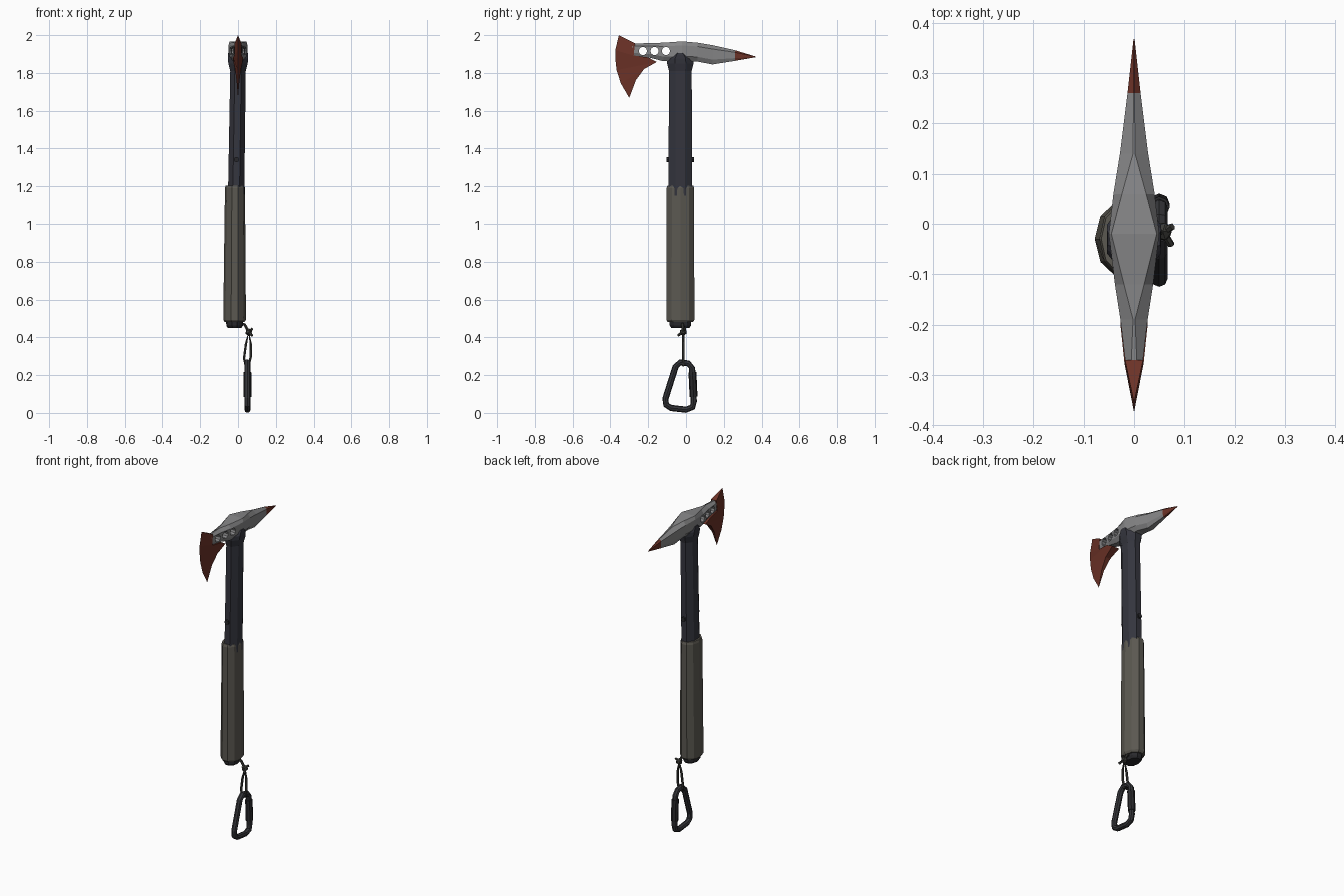
import bpy, bmesh, math
from mathutils import Vector, Matrix

if "Cube" in bpy.data.objects:
    bpy.data.objects.remove(bpy.data.objects["Cube"])


def material(name, rgb):
    m = bpy.data.materials.new(name)
    m.diffuse_color = (*rgb, 1)
    m.use_nodes = True
    m.node_tree.nodes["Principled BSDF"].inputs["Base Color"].default_value = m.diffuse_color
    return m


STEEL = material("steel grey", (0.24, 0.24, 0.245))
RED = material("rust red", (0.15, 0.032, 0.02))
SHAFT = material("dark blue grey", (0.035, 0.036, 0.048))
GRIP = material("warm grey", (0.105, 0.098, 0.082))
BLACK = material("black rubber", (0.022, 0.022, 0.025))
METAL = material("dark metal", (0.034, 0.035, 0.04))
ROPE = material("dark cord", (0.045, 0.045, 0.04))


def finish(bm, name, *mats):
    bmesh.ops.recalc_face_normals(bm, faces=bm.faces)
    me = bpy.data.meshes.new(name)
    bm.to_mesh(me)
    bm.free()
    for m in mats:
        me.materials.append(m)
    ob = bpy.data.objects.new(name, me)
    bpy.context.collection.objects.link(ob)
    return ob


def loft(rings):
    """Skin a list of closed rings and cap both ends."""
    bm = bmesh.new()
    rows = [[bm.verts.new(p) for p in r] for r in rings]
    n = len(rows[0])
    for a, b in zip(rows, rows[1:]):
        for i in range(n):
            j = (i + 1) % n
            bm.faces.new((a[i], a[j], b[j], b[i]))
    bm.faces.new(rows[0])
    bm.faces.new(rows[-1])
    return bm


def column(name, mat, n, phase, sections):
    """Upright prism through sections (z, centre x, centre y, half x, half y)."""
    ang = [2 * math.pi * (i + phase) / n for i in range(n)]
    mx, my = max(map(math.cos, ang)), max(map(math.sin, ang))
    return finish(loft([[(cx + rx * math.cos(a) / mx, cy + ry * math.sin(a) / my, z) for a in ang]
                        for z, cx, cy, rx, ry in sections]), name, mat)


def tube(name, mat, pts, radius, closed=False, n=6):
    """Round-ish tube along a path."""
    pts = [Vector(p) for p in pts]
    rings, count = [], len(pts)
    for i, p in enumerate(pts):
        prev = pts[i - 1] if closed or i else p
        nxt = pts[(i + 1) % count] if closed or i < count - 1 else p
        t = (nxt - prev).normalized()
        ref = Vector((1, 0, 0)) if abs(t.x) < 0.8 else Vector((0, 1, 0))
        u = t.cross(ref).normalized()
        v = t.cross(u)
        rings.append([p + radius * (u * math.cos(a) + v * math.sin(a))
                      for a in (2 * math.pi * k / n for k in range(n))])
    if closed:
        bm = loft(rings + rings[:1])
        bmesh.ops.delete(bm, geom=[f for f in bm.faces if len(f.verts) > 4], context='FACES_ONLY')
        bmesh.ops.remove_doubles(bm, verts=bm.verts, dist=1e-5)
    else:
        bm = loft(rings)
    return finish(bm, name, mat)


# Axe head: lofted body with a diamond-shaped top facet, spike tip in red
stations = [  # y, top z, bottom z, top half width, side half width
    (-0.285, 1.955, 1.89, 0.006, 0.016), (-0.19, 1.958, 1.88, 0.002, 0.027),
    (-0.12, 1.96, 1.862, 0.02, 0.038), (-0.02, 1.967, 1.86, 0.045, 0.05),
    (0.06, 1.96, 1.86, 0.024, 0.041), (0.14, 1.947, 1.845, 0.002, 0.028),
    (0.26, 1.92, 1.864, 0.001, 0.013), (0.368, 1.887, 1.883, 0.0005, 0.001)]
rings = []
for y, zt, zb, wt, w in stations:
    h = zt - zb
    half = [(wt, zt), (w, zt - 0.2 * h), (w, zb + 0.25 * h), (0.6 * w, zb)]
    rings.append([(x, y, z) for x, z in half] + [(-x, y, z) for x, z in reversed(half)])
bm = loft(rings)
for f in bm.faces:
    f.material_index = int(f.calc_center_median().y > 0.25)
head = finish(bm, "axe_head", STEEL, RED)

# Three lightening holes cut through the head
bm = bmesh.new()
for y in (-0.228, -0.166, -0.106):
    bmesh.ops.create_cone(bm, cap_ends=True, segments=10, radius1=0.022, radius2=0.022, depth=0.2,
                          matrix=Matrix.Translation((0, y, 1.916)) @ Matrix.Rotation(math.pi / 2, 4, 'Y'))
cutter = finish(bm, "hole_cutter", STEEL)
cutter.hide_render = True
mod = head.modifiers.new("holes", 'BOOLEAN')
mod.operation, mod.solver, mod.object = 'DIFFERENCE', 'EXACT', cutter
bpy.context.view_layer.update()
cut = bpy.data.meshes.new_from_object(head.evaluated_get(bpy.context.evaluated_depsgraph_get()))
head.modifiers.clear()
head.data = cut
bpy.data.objects.remove(cutter)

# Blade: sharp curved edge joined to a thick root
edge = [(-0.355, 2.0), (-0.374, 1.92), (-0.374, 1.875), (-0.367, 1.815), (-0.345, 1.745), (-0.30, 1.668)]
root = [(-0.27, 1.957, 0.018), (-0.277, 1.892, 0.019), (-0.2, 1.882, 0.027),
        (-0.155, 1.858, 0.024), (-0.222, 1.82, 0.016), (-0.265, 1.762, 0.008)]
finish(loft([[(0, e[0], e[1]), (r[2], r[0], r[1]), (-r[2], r[0], r[1])]
             for e, r in zip(edge, root)]), "axe_blade", RED)

# Shaft with flared collar, cross pin, grip sleeve and end cap
column("shaft", SHAFT, 8, 0.5, [
    (1.15, -0.010, -0.03, 0.043, 0.063), (1.81, 0, -0.03, 0.041, 0.06),
    (1.85, 0, -0.03, 0.051, 0.07), (1.875, 0, -0.03, 0.054, 0.068),
    (1.895, 0, -0.03, 0.054, 0.048), (1.905, 0, -0.03, 0.052, 0.028)])
tube("shaft_pin", BLACK, [(-0.008, -0.102, 1.342), (-0.008, 0.042, 1.342)], 0.014, n=8)
column("grip", GRIP, 10, 0, [
    (0.48, -0.018, -0.03, 0.052, 0.066), (0.492, -0.018, -0.03, 0.06, 0.074),
    (1.19, -0.016, -0.03, 0.053, 0.073), (1.205, -0.016, -0.03, 0.049, 0.068)])
column("end_cap", BLACK, 10, 0, [
    (0.45, -0.018, -0.03, 0.036, 0.048), (0.462, -0.018, -0.03, 0.044, 0.056),
    (0.5, -0.018, -0.03, 0.045, 0.058)])

# Cord: tie to the cap, knot with loose ends, hanging loop
tube("cord_tie", ROPE, [(0.01, -0.02, 0.475), (0.035, -0.018, 0.468), (0.056, -0.015, 0.43)], 0.008)
tube("cord_end_upper", ROPE, [(0.054, -0.02, 0.425), (0.076, -0.005, 0.446)], 0.007)
tube("cord_end_lower", ROPE, [(0.056, -0.012, 0.43), (0.074, -0.042, 0.41)], 0.007)
tube("cord_loop", ROPE, [(0.057, -0.015, 0.43), (0.042, -0.015, 0.365), (0.032, -0.015, 0.29),
                         (0.04, -0.015, 0.25), (0.056, -0.015, 0.25), (0.068, -0.015, 0.3),
                         (0.067, -0.015, 0.365)], 0.007, closed=True)
bm = bmesh.new()
bmesh.ops.create_icosphere(bm, subdivisions=1, radius=0.02, matrix=Matrix.Translation((0.057, -0.015, 0.428)))
finish(bm, "cord_knot", ROPE)

# Carabiner ring with locking sleeve
ring = [(-0.03, 0.268), (0.012, 0.262), (0.032, 0.238), (0.041, 0.06), (0.034, 0.03), (0.0, 0.017),
        (-0.08, 0.026), (-0.105, 0.042), (-0.109, 0.075), (-0.055, 0.245)]
tube("carabiner", METAL, [(0.05, y, z) for y, z in ring], 0.0165, closed=True, n=8)
tube("carabiner_sleeve", BLACK, [(0.05, 0.034, 0.215), (0.05, 0.040, 0.085)], 0.021, n=8)
